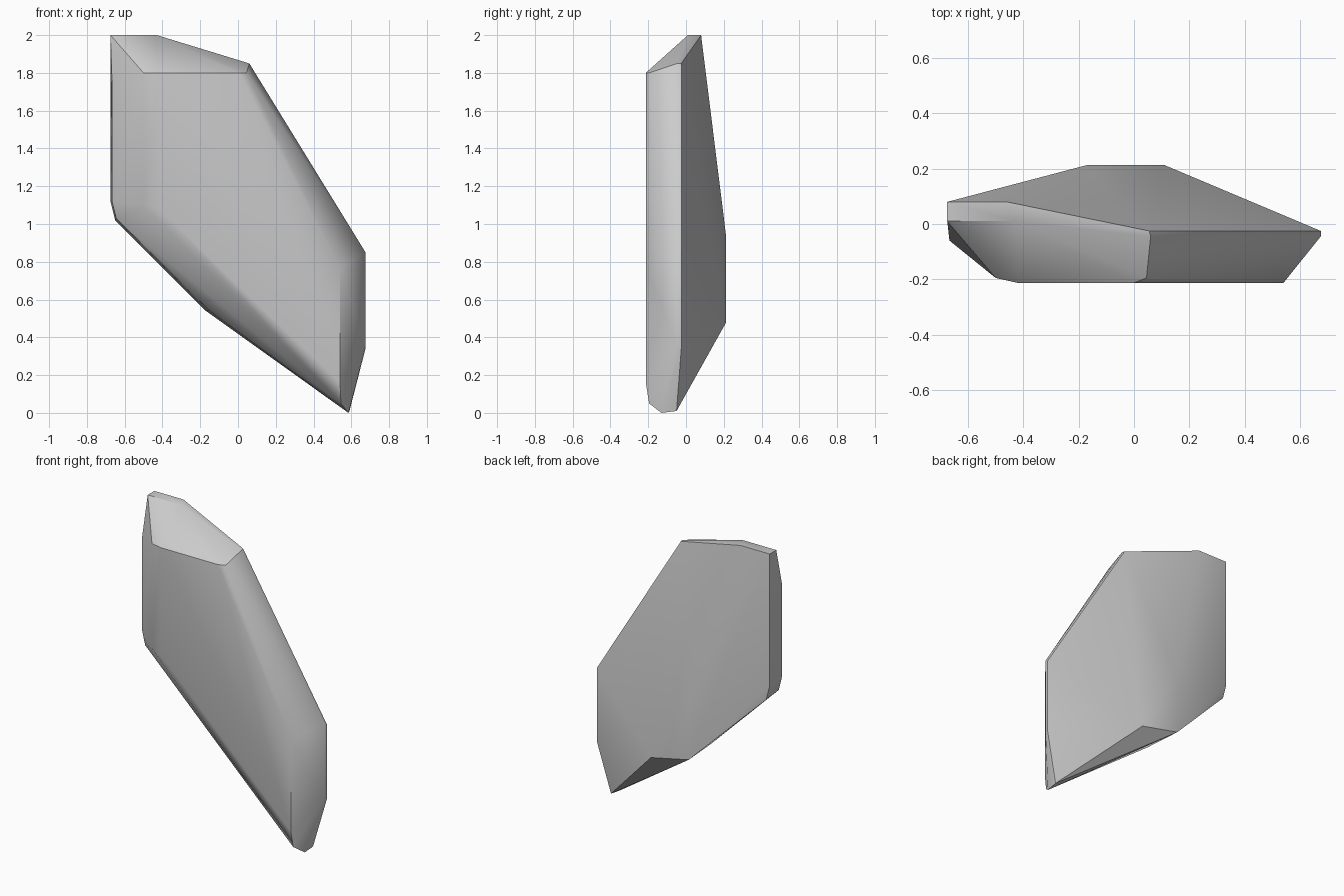
import bpy
import bmesh
from math import radians
from mathutils import Vector

# Remove the default cube
default_cube = bpy.data.objects.get("Cube")
if default_cube:
    bpy.data.objects.remove(default_cube, do_unlink=True)


def flat_material(name, level):
    material = bpy.data.materials.new(name)
    material.use_nodes = True
    colour = (level, level, level, 1)
    material.diffuse_color = colour
    shader = material.node_tree.nodes["Principled BSDF"]
    shader.inputs["Base Color"].default_value = colour
    return material


def profile(depth, corners):
    """Place a profile of (x, z) corners on the plane y = depth."""
    return [Vector((x, depth, z)) for x, z in corners]


def hull_object(name, points, material):
    """Wrap the corner points in one convex stone with clean flat facets."""
    mesh = bpy.data.meshes.new(name)
    bm = bmesh.new()
    for point in points:
        bm.verts.new(point)
    result = bmesh.ops.convex_hull(bm, input=bm.verts[:], use_existing_faces=False)
    leftovers = {item for key in ("geom_interior", "geom_unused")
                 for item in result[key] if isinstance(item, bmesh.types.BMVert)}
    bmesh.ops.delete(bm, geom=list(leftovers), context="VERTS")
    bmesh.ops.dissolve_limit(bm, angle_limit=radians(1),
                             verts=bm.verts[:], edges=bm.edges[:])
    bmesh.ops.recalc_face_normals(bm, faces=bm.faces[:])
    bm.to_mesh(mesh)
    bm.free()
    mesh.materials.append(material)
    stone = bpy.data.objects.new(name, mesh)
    bpy.context.scene.collection.objects.link(stone)
    return stone


corners = []

# Broad front facet
corners += profile(-.213, [(-.42, 1.8), (0, 1.8), (.54, .77), (.54, .16), (-.42, 1.08)])
# Soft rim around the front facet
corners += profile(-.195, [(-.5, 1.8), (.045, 1.8), (-.5, 1.1), (.545, .05)])
# Left shoulder and its rounded lower corner
corners += profile(-.06, [(-.667, 1.75), (-.667, 1.12), (-.645, 1.03)])
corners += profile(.08, [(-.675, 2), (-.46, 2), (-.675, 1.12), (-.65, 1.02)])
# Front lip of the narrow top
corners += profile(.01, [(-.675, 2), (-.43, 2)])
# Long slanted side and upright end
corners += profile(-.045, [(.06, 1.85), (.675, .85), (.675, .36)])
corners += profile(-.025, [(.055, 1.85), (.675, .84), (.675, .34)])
# Pointed foot
corners += profile(-.13, [(.585, 0)])
corners += profile(-.05, [(.59, .01), (-.15, .54)])
# Raised back facet
corners += profile(.213, [(-.17, .93), (.11, .48), (-.17, .54)])

stone_grey = flat_material("stone grey", .6)
rock = hull_object("rock_slab", corners, stone_grey)

# Smooth the soft rims, keep the hard breaks crisp
bpy.ops.object.select_all(action="DESELECT")
rock.select_set(True)
bpy.context.view_layer.objects.active = rock
bpy.ops.object.shade_smooth_by_angle(angle=radians(35))
